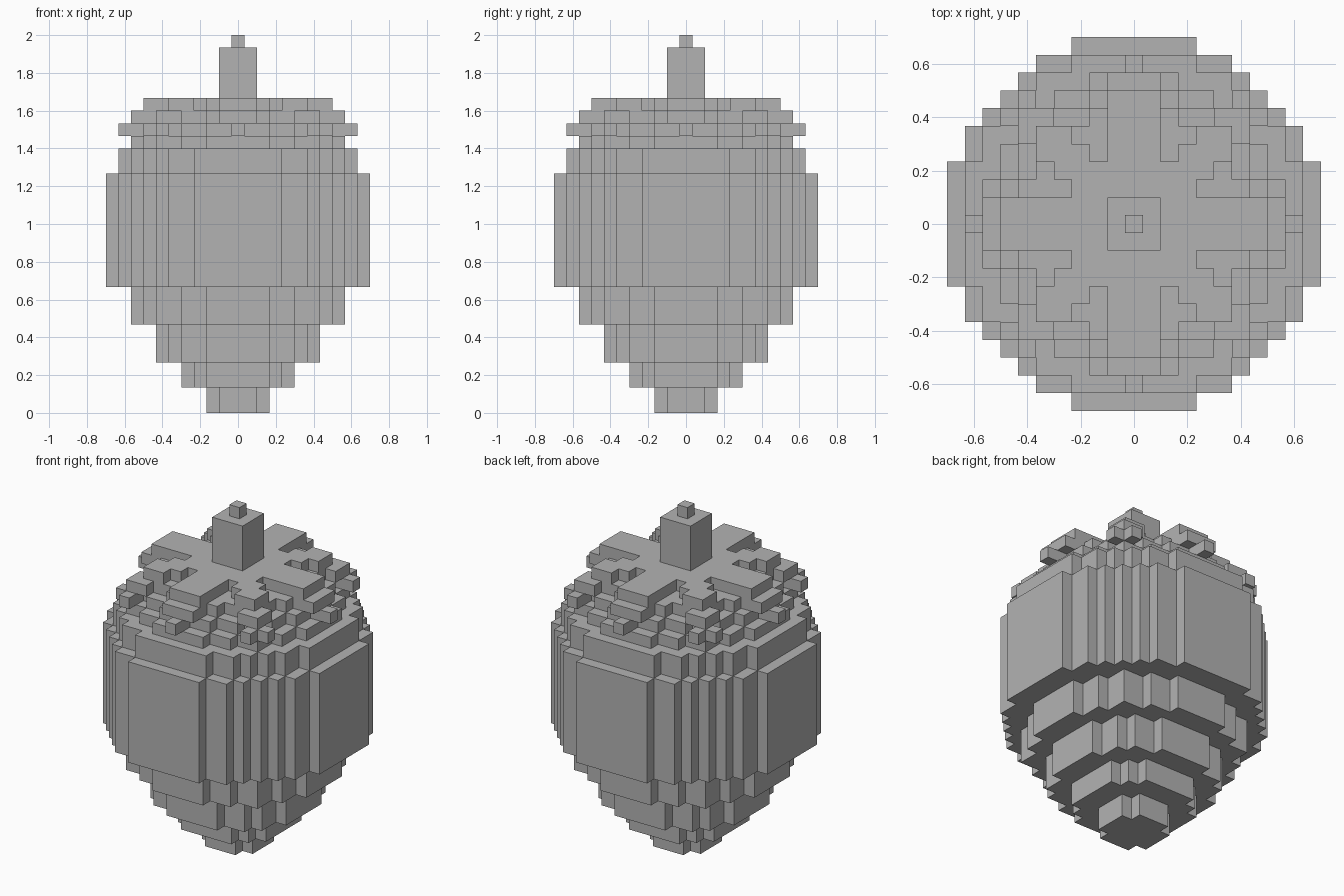
import bpy
import bmesh
import math
from mathutils import Vector

UNIT = 2 / 30  # edge of one block

cube = bpy.data.objects.get("Cube")
if cube:
    bpy.data.objects.remove(cube, do_unlink=True)

grey = bpy.data.materials.new("plain grey")
grey.use_nodes = True
colour = (0.45, 0.45, 0.45, 1)
grey.diffuse_color = colour
grey.node_tree.nodes["Principled BSDF"].inputs["Base Color"].default_value = colour


def cells(inside, levels):
    """Blocks on the given levels whose absolute grid position passes a rule."""
    span = range(-10, 11)
    return {(x, y, z) for x in span for y in span for z in levels
            if inside(abs(x), abs(y))}


def disc(width, bottom, top):
    return cells(lambda x, y: x * x + y * y <= (width / 2) ** 2, range(bottom, top))


def arms(length, half, level):
    """Four straight leaves along the axes."""
    return cells(lambda x, y: min(x, y) <= half and max(x, y) <= length, [level])


# Fruit: stacked round layers given as width, bottom, top
fruit = set()
for layer in [(5, 0, 2), (9, 2, 4), (13, 4, 7), (17, 7, 10), (21, 10, 19),
              (19, 19, 21), (17, 21, 22), (15, 22, 23), (13, 23, 24)]:
    fruit |= disc(*layer)

# Leaf cap: straight and diagonal leaves stepping down and outward
leaves = arms(7, 1, 24) | arms(8, 1, 23) | arms(9, 0, 22)
leaves |= cells(lambda x, y: abs(x - y) <= 1 and max(x, y) <= 5, [24])
leaves |= cells(lambda x, y: min(x, y) >= 5 and max(x, y) <= 6, [23])
leaves |= cells(lambda x, y: min(x, y) == 6 and max(x, y) <= 7, [22])
fruit -= leaves

# Stem with a small tip
stem = cells(lambda x, y: max(x, y) <= 1, range(25, 29))
stem |= cells(lambda x, y: x == y == 0, [29])

solid = fruit | leaves | stem


def build(name, blocks):
    """Skin the exposed sides of the blocks and merge flat areas."""
    bm = bmesh.new()
    corners = {}

    def vert(p):
        key = tuple(round(c * 2) for c in p)
        if key not in corners:
            corners[key] = bm.verts.new(p * UNIT)
        return corners[key]

    for block in sorted(blocks):
        centre = Vector(block) + Vector((0, 0, 0.5))
        for axis in range(3):
            for sign in (-1, 1):
                n = Vector((0, 0, 0))
                n[axis] = sign
                if tuple(int(b + d) for b, d in zip(block, n)) in solid:
                    continue
                u = Vector((0, 0, 0))
                u[(axis + 1) % 3] = 0.5
                v = n.cross(u)
                mid = centre + n / 2
                bm.faces.new([vert(mid + p) for p in (-u - v, u - v, u + v, v - u)])
    bmesh.ops.dissolve_limit(bm, angle_limit=math.radians(1),
                             verts=bm.verts[:], edges=bm.edges[:])
    mesh = bpy.data.meshes.new(name)
    bm.to_mesh(mesh)
    bm.free()
    mesh.materials.append(grey)
    bpy.context.collection.objects.link(bpy.data.objects.new(name, mesh))


build("fruit_body", fruit)
build("leaf_cap", leaves)
build("stem", stem)
